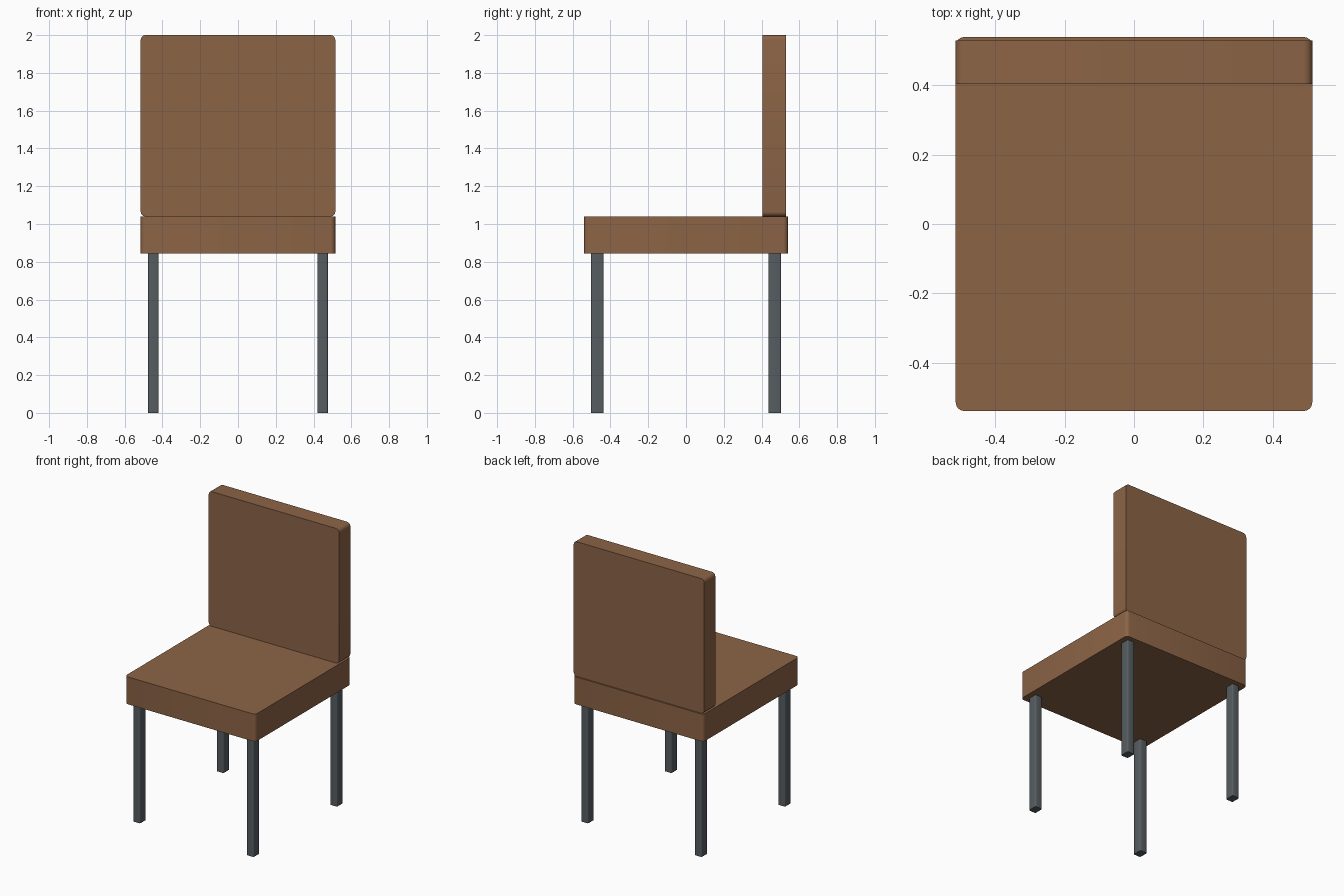
import bpy
import bmesh
from math import radians

cube = bpy.data.objects.get("Cube")
if cube:
    bpy.data.objects.remove(cube, do_unlink=True)


def material(name, rgb):
    mat = bpy.data.materials.new(name)
    mat.use_nodes = True
    mat.diffuse_color = (*rgb, 1)
    mat.node_tree.nodes["Principled BSDF"].inputs["Base Color"].default_value = (*rgb, 1)
    return mat


def rounded_block(name, low, high, axis, radius, segments, mat):
    """Box between two corners, with the edges along one axis rounded."""
    bm = bmesh.new()
    bmesh.ops.create_cube(bm, size=1)
    for v in bm.verts:
        for i in range(3):
            v.co[i] = high[i] if v.co[i] > 0 else low[i]
    edges = []
    for e in bm.edges:
        d = (e.verts[1].co - e.verts[0].co).normalized()
        if abs(d[axis]) > 0.9:
            edges.append(e)
    bmesh.ops.bevel(bm, geom=edges, offset=radius, segments=segments,
                    profile=0.5, affect='EDGES')
    bmesh.ops.recalc_face_normals(bm, faces=bm.faces)
    mesh = bpy.data.meshes.new(name)
    bm.to_mesh(mesh)
    bm.free()
    mesh.materials.append(mat)
    obj = bpy.data.objects.new(name, mesh)
    bpy.context.collection.objects.link(obj)
    bpy.ops.object.select_all(action='DESELECT')
    obj.select_set(True)
    bpy.context.view_layer.objects.active = obj
    bpy.ops.object.shade_smooth_by_angle(angle=radians(40))
    return obj


brown = material("brown upholstery", (0.263, 0.127, 0.061))
grey = material("dark grey metal", (0.093, 0.109, 0.118))

# Cushioned seat and backrest
rounded_block("seat", (-0.515, -0.54, 0.845), (0.515, 0.54, 1.04), 2, 0.025, 4, brown)
rounded_block("backrest", (-0.515, 0.405, 1.04), (0.515, 0.53, 2.0), 1, 0.025, 4, brown)

# Four square legs with softened upright edges
for side, sx in (("left", 1), ("right", -1)):
    for end, sy in (("front", -1), ("back", 1)):
        x, y = 0.448 * sx, 0.47 * sy
        rounded_block(f"{end}_{side}_leg", (x - 0.028, y - 0.034, 0),
                      (x + 0.028, y + 0.034, 0.85), 2, 0.008, 3, grey)
